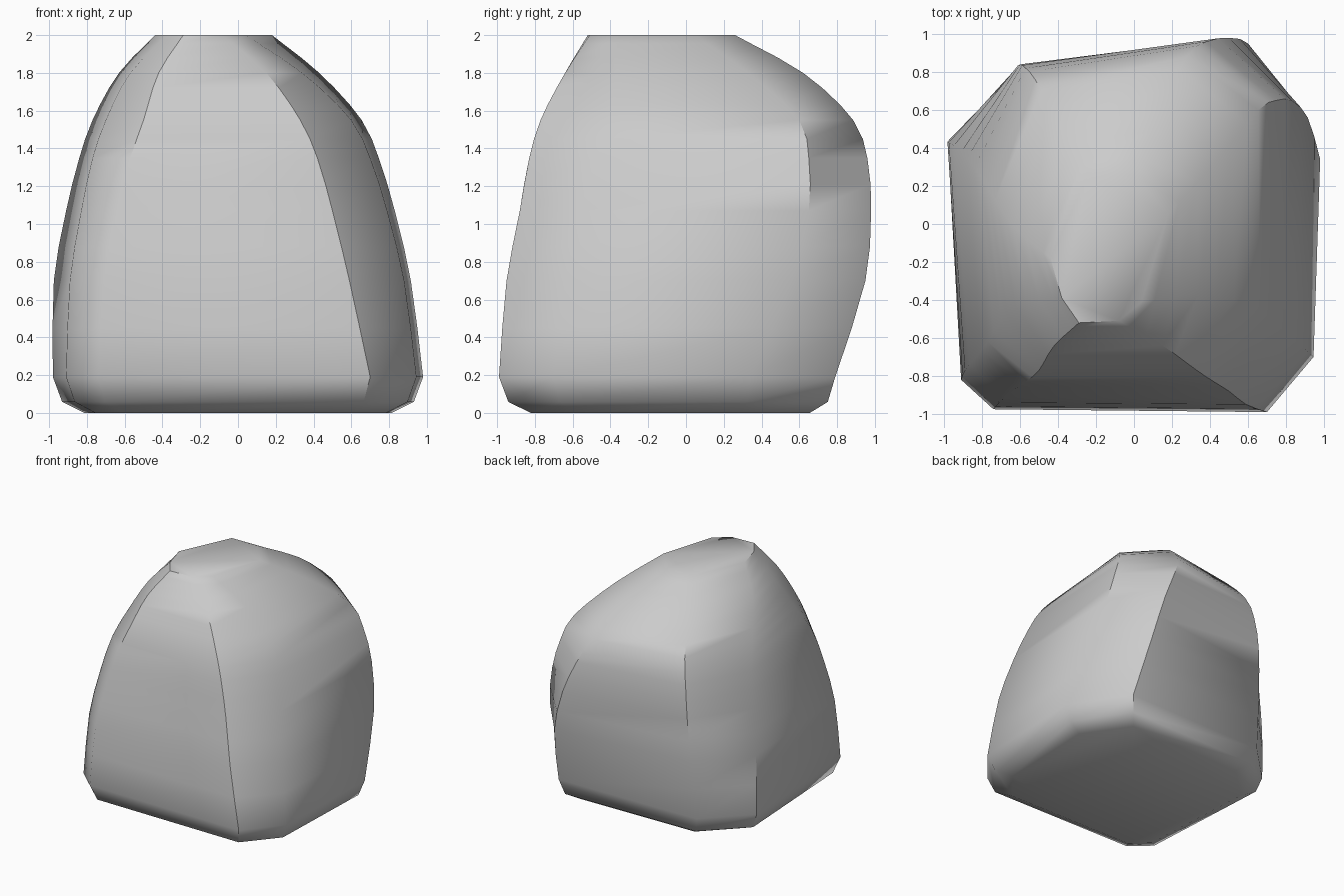
import bpy, bmesh, math

if "Cube" in bpy.data.objects:
    bpy.data.objects.remove(bpy.data.objects["Cube"])

# Heights of the rail knots, and the eight corner rails (x, y at each knot),
# running anticlockwise from the front-left corner
KNOTS = [0.19, 0.70, 1.07, 1.35, 1.55, 1.80, 2.00]
RAILS = {
    "front_left": [(-.74, -.975), (-.71, -.94), (-.64, -.88), (-.57, -.83), (-.50, -.77), (-.42, -.64), (-.29, -.52)],
    "front_right": [(.70, -.99), (.59, -.95), (.50, -.88), (.42, -.83), (.33, -.77), (.15, -.64), (-.08, -.51)],
    "right_front": [(.945, -.70), (.88, -.64), (.79, -.56), (.70, -.48), (.60, -.42), (.34, -.37), (.04, -.41)],
    "right_back": [(.98, .34), (.915, .56), (.83, .65), (.745, .65), (.655, .60), (.43, .33), (.18, .05)],
    "back_right": [(.67, .79), (.60, .95), (.50, .98), (.38, .96), (.28, .885), (.15, .62), (.00, .26)],
    "back_left": [(-.64, .77), (-.62, .82), (-.60, .84), (-.57, .82), (-.52, .76), (-.40, .53), (-.24, .26)],
    "left_back": [(-.98, .43), (-.975, .43), (-.91, .38), (-.84, .30), (-.77, .19), (-.63, -.02), (-.44, -.18)],
    "left_front": [(-.91, -.82), (-.89, -.77), (-.83, -.70), (-.77, -.62), (-.70, -.51), (-.57, -.41), (-.38, -.39)],
}
LEVELS = [0.19, 0.45, 0.70, 0.88, 1.07, 1.21, 1.35, 1.45, 1.55, 1.63, 1.72, 1.80, 1.88, 1.955, 2.0]


def sample(rail, z):
    """Smooth curve through the rail knots, evaluated at height z."""
    n = len(KNOTS)
    i = max(k for k in range(n - 1) if KNOTS[k] <= z)
    h = KNOTS[i + 1] - KNOTS[i]
    t = (z - KNOTS[i]) / h

    def slope(k, axis):
        a, b = max(k - 1, 0), min(k + 1, n - 1)
        return (rail[b][axis] - rail[a][axis]) / (KNOTS[b] - KNOTS[a])

    return [(2*t**3 - 3*t**2 + 1) * rail[i][a] + (t**3 - 2*t**2 + t) * h * slope(i, a)
            + (3*t**2 - 2*t**3) * rail[i + 1][a] + (t**3 - t**2) * h * slope(i + 1, a)
            for a in (0, 1)]


bm = bmesh.new()
rings = []

# Bevelled foot: two inset copies of the lowest ring
for z, s in ((0.0, 0.83), (0.058, 0.95)):
    rings.append([bm.verts.new((r[0][0] * s, r[0][1] * s, z)) for r in RAILS.values()])

# Body rings
for z in LEVELS:
    rings.append([bm.verts.new((*sample(r, z), z)) for r in RAILS.values()])

# Skin the rings and close both ends
for lo, hi in zip(rings, rings[1:]):
    for i in range(8):
        j = (i + 1) % 8
        bm.faces.new((lo[i], lo[j], hi[j], hi[i]))
bm.faces.new(rings[0][::-1])
bm.faces.new(rings[-1])
bmesh.ops.recalc_face_normals(bm, faces=bm.faces)

mesh = bpy.data.meshes.new("boulder")
bm.to_mesh(mesh)
bm.free()
rock = bpy.data.objects.new("boulder", mesh)
bpy.context.collection.objects.link(rock)

# Soft shading, with the strong breaks kept crisp
bpy.context.view_layer.objects.active = rock
rock.select_set(True)
bpy.ops.object.shade_smooth_by_angle(angle=math.radians(45))
